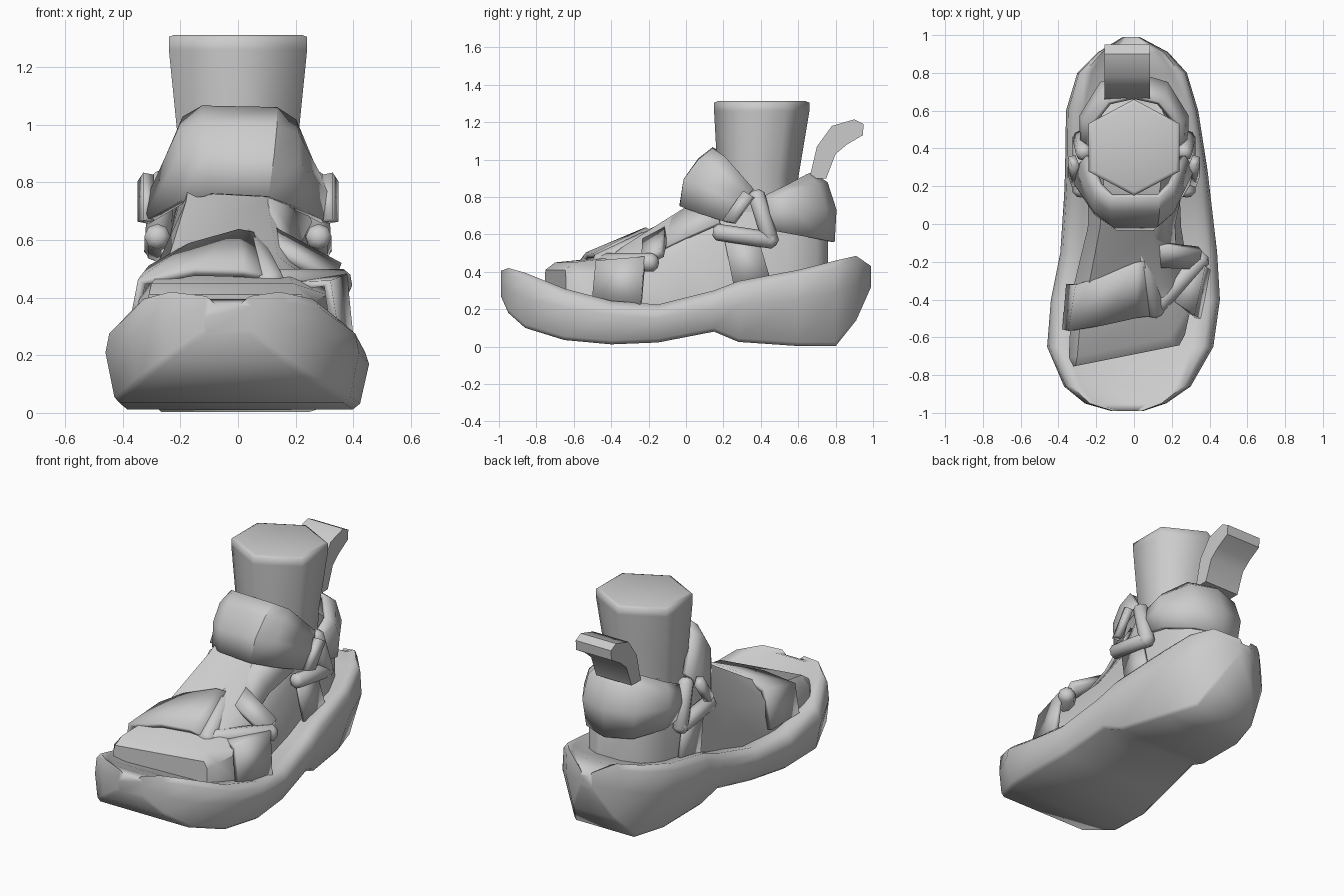
import bpy, math
from mathutils import Vector

grey = bpy.data.materials.new("light grey")
grey.diffuse_color = (0.6, 0.6, 0.6, 1)


def make(name, verts, faces, angle=40, thick=0):
    me = bpy.data.meshes.new(name)
    me.from_pydata(verts, [], faces)
    me.materials.append(grey)
    ob = bpy.data.objects.new(name, me)
    bpy.context.collection.objects.link(ob)
    bpy.ops.object.select_all(action='DESELECT')
    ob.select_set(True)
    bpy.context.view_layer.objects.active = ob
    bpy.ops.object.mode_set(mode='EDIT')
    bpy.ops.mesh.select_all(action='SELECT')
    bpy.ops.mesh.normals_make_consistent(inside=False)
    bpy.ops.object.mode_set(mode='OBJECT')
    bpy.ops.object.shade_smooth_by_angle(angle=math.radians(angle))
    if thick:
        s = ob.modifiers.new("thickness", 'SOLIDIFY')
        s.thickness, s.offset = thick, 0
    return ob


def loft(name, rings, angle=40):
    """Closed rings joined in order and capped at both ends."""
    n = len(rings[0])
    faces = [(i * n + j, i * n + (j + 1) % n, (i + 1) * n + (j + 1) % n, (i + 1) * n + j)
             for i in range(len(rings) - 1) for j in range(n)]
    faces += [tuple(range(n)), tuple((len(rings) - 1) * n + j for j in range(n))]
    return make(name, [p for r in rings for p in r], faces, angle)


def sheet(name, rows, thick=0.03, angle=40):
    """Open grid of points given thickness."""
    n = len(rows[0])
    faces = [(i * n + j, i * n + j + 1, (i + 1) * n + j + 1, (i + 1) * n + j)
             for i in range(len(rows) - 1) for j in range(n - 1)]
    return make(name, [p for r in rows for p in r], faces, angle, thick)


def rod(name, a, b, r=0.045, sides=8):
    """Straight rod with rounded ends."""
    a, b = Vector(a), Vector(b)
    d = (b - a).normalized()
    u = d.orthogonal().normalized()
    v = d.cross(u)
    rings = []
    for p, off, k in ((a, -0.8, 0.5), (a, -0.3, 1), (b, 0.3, 1), (b, 0.8, 0.5)):
        rings.append([p + d * off * r + (u * math.cos(t) + v * math.sin(t)) * r * k
                      for t in (2 * math.pi * i / sides for i in range(sides))])
    loft(name, rings, 60)


# Sole: y, left x, right x, bottom z, widest z, rim z, bottom width factor
sole = [(-0.99, -0.12, 0.05, 0.27, 0.33, 0.405, 0.95), (-0.95, -0.26, 0.17, 0.18, 0.30, 0.42, 0.95),
        (-0.86, -0.37, 0.30, 0.10, 0.26, 0.395, 0.95), (-0.65, -0.46, 0.42, 0.035, 0.21, 0.31, 0.93),
        (-0.40, -0.44, 0.455, 0.012, 0.17, 0.245, 0.93), (-0.15, -0.39, 0.44, 0.022, 0.15, 0.225, 0.92),
        (0.15, -0.37, 0.405, 0.08, 0.20, 0.30, 0.90), (0.28, -0.365, 0.39, 0.025, 0.22, 0.35, 0.85),
        (0.60, -0.36, 0.34, 0.003, 0.25, 0.41, 0.78), (0.80, -0.30, 0.28, 0.003, 0.29, 0.46, 0.72),
        (0.91, -0.19, 0.18, 0.14, 0.33, 0.485, 0.75), (0.99, -0.06, 0.03, 0.32, 0.37, 0.43, 0.9)]
rings = []
for y, l, r, zb, zm, zt, kb in sole:
    c, h = (l + r) / 2, (r - l) / 2
    half = [(kb * 0.94, zb), (kb, zb + 0.02), (1.0, zm), (0.97, zt - 0.035), (0.88, zt), (0.74, zt - 0.01), (0.55, zt - 0.025)]
    rings.append([(c + k * h, y, z) for k, z in half] + [(c - k * h, y, z) for k, z in reversed(half)])
loft("sole", rings, 75)

# Foot: y, left x, right x, top left x, top right x, top z, side z, toe slant
foot = [(-0.75, -0.32, 0.24, -0.31, 0.22, 0.41, 0.37, 0.2), (-0.70, -0.345, 0.27, -0.30, 0.19, 0.45, 0.39, 0.2),
        (-0.46, -0.335, 0.31, -0.28, 0.18, 0.475, 0.41, 0.1), (-0.33, -0.32, 0.30, -0.24, 0.14, 0.54, 0.43, 0),
        (-0.02, -0.245, 0.25, -0.18, 0.10, 0.735, 0.50, 0), (0.2, -0.24, 0.24, -0.16, 0.14, 0.88, 0.60, 0),
        (0.55, -0.24, 0.23, -0.18, 0.17, 0.85, 0.62, 0), (0.70, -0.18, 0.17, -0.12, 0.11, 0.75, 0.62, 0),
        (0.76, -0.09, 0.08, -0.06, 0.05, 0.65, 0.58, 0)]
loft("foot", [[(x, y + s * (x + 0.3), z) for x, z in
               ((l, 0.19), (l, zs), (tl, zt), (tr, zt), (r, zs), (r, 0.19))]
              for y, l, r, tl, tr, zt, zs, s in foot], 50)

# Leg: six-sided, widening to a softened cut top
loft("leg", [[(rx * math.sin(i * math.pi / 3), cy + ry * math.cos(i * math.pi / 3), z) for i in range(6)]
             for z, rx, ry, cy in ((0.60, 0.22, 0.21, 0.39), (0.90, 0.235, 0.215, 0.385),
                                   (1.26, 0.277, 0.255, 0.405), (1.305, 0.277, 0.255, 0.405),
                                   (1.312, 0.255, 0.235, 0.405))], 75)

# Ankle strap over the front of the leg
sheet("ankle_strap", [
    [(-0.32, 0.24, 0.66), (-0.2, 0.06, 0.73), (-0.09, -0.02, 0.76), (0.1, -0.02, 0.75), (0.2, 0.08, 0.71), (0.30, 0.24, 0.66)],
    [(-0.30, 0.30, 0.75), (-0.2, 0.07, 0.88), (-0.11, 0.0, 0.89), (0.12, 0.0, 0.89), (0.2, 0.07, 0.87), (0.30, 0.28, 0.76)],
    [(-0.27, 0.33, 0.81), (-0.2, 0.13, 0.97), (-0.12, 0.075, 0.995), (0.13, 0.075, 0.99), (0.2, 0.13, 0.96), (0.28, 0.33, 0.81)],
    [(-0.24, 0.36, 0.85), (-0.18, 0.21, 1.02), (-0.12, 0.15, 1.055), (0.13, 0.15, 1.05), (0.19, 0.21, 1.01), (0.26, 0.36, 0.84)]])

# Heel cup wrapped round the back
sheet("heel_cup", [
    [(s * x, y, z) for s, x, y, z in
     [(-1,) + p for p in row] + [(1,) + p for p in row[-2::-1]]]
    for row in ([(0.26, 0.42, 0.63), (0.255, 0.58, 0.60), (0.15, 0.73, 0.57), (0, 0.78, 0.56)],
                [(0.27, 0.40, 0.70), (0.275, 0.57, 0.73), (0.17, 0.74, 0.73), (0, 0.79, 0.73)],
                [(0.25, 0.38, 0.76), (0.26, 0.55, 0.81), (0.16, 0.70, 0.86), (0, 0.745, 0.87)],
                [(0.24, 0.38, 0.78), (0.22, 0.53, 0.85), (0.13, 0.64, 0.91), (0, 0.67, 0.92)])], angle=50)

# Pull tab: side profile stretched across x
tab = [(0.66, 0.90), (0.70, 1.07), (0.78, 1.18), (0.90, 1.215), (0.95, 1.19), (0.945, 1.13), (0.86, 1.08), (0.80, 1.03), (0.75, 0.90)]
loft("pull_tab", [[(x, y, z) for y, z in tab] for x in (-0.155, 0.085)])

# Toe strap and its outer side piece
sheet("toe_strap", [
    [(-0.365, -0.56, 0.29), (-0.335, -0.565, 0.455), (-0.15, -0.53, 0.49), (0.02, -0.49, 0.485), (0.1, -0.48, 0.46)],
    [(-0.345, -0.32, 0.27), (-0.30, -0.32, 0.50), (-0.17, -0.28, 0.575), (0.0, -0.21, 0.625), (0.05, -0.19, 0.615)]], 0.03)
sheet("toe_strap_side", [[(0.2, -0.40, 0.44), (0.31, -0.48, 0.45), (0.34, -0.50, 0.25)],
                         [(0.28, -0.20, 0.46), (0.37, -0.22, 0.47), (0.39, -0.24, 0.22)]], 0.03)

# Toe buckle ring and the strap running through it
A, B, C = (0.04, -0.16, 0.585), (0.11, -0.45, 0.45), (0.35, -0.19, 0.45)
rod("toe_ring_inner", A, B, 0.055)
rod("toe_ring_front", B, C, 0.05)
sheet("toe_ring_strap", [[(0.09, -0.10, 0.64), (0.35, -0.13, 0.50)], [(0.11, -0.22, 0.57), (0.33, -0.23, 0.45)]], 0.05)

# Instep strap running up to the ankle
sheet("instep_strap", [[(0.12, -0.25, 0.55), (0.10, 0.0, 0.74), (0.14, 0.15, 0.83)],
                       [(0.22, -0.23, 0.47), (0.21, 0.0, 0.58), (0.25, 0.18, 0.66)]], 0.02)

for s, side in ((1, "outer"), (-1, "inner")):
    # Ankle buckle ring, tongue and the side strap down to the sole
    rod(side + "_ring_low", (s * 0.28, 0.18, 0.61), (s * 0.28, 0.45, 0.57))
    rod(side + "_ring_back", (s * 0.28, 0.45, 0.57), (s * 0.265, 0.38, 0.80))
    sheet(side + "_buckle_tongue", [[(s * 0.31, 0.20, 0.67), (s * 0.31, 0.31, 0.83)],
                                    [(s * 0.33, 0.26, 0.66), (s * 0.33, 0.36, 0.80)]], 0.04)
    sheet(side + "_side_strap", [[(s * 0.255, 0.20, 0.60), (s * 0.27, 0.26, 0.30)],
                                 [(s * 0.255, 0.38, 0.60), (s * 0.27, 0.46, 0.33)]], 0.02)
